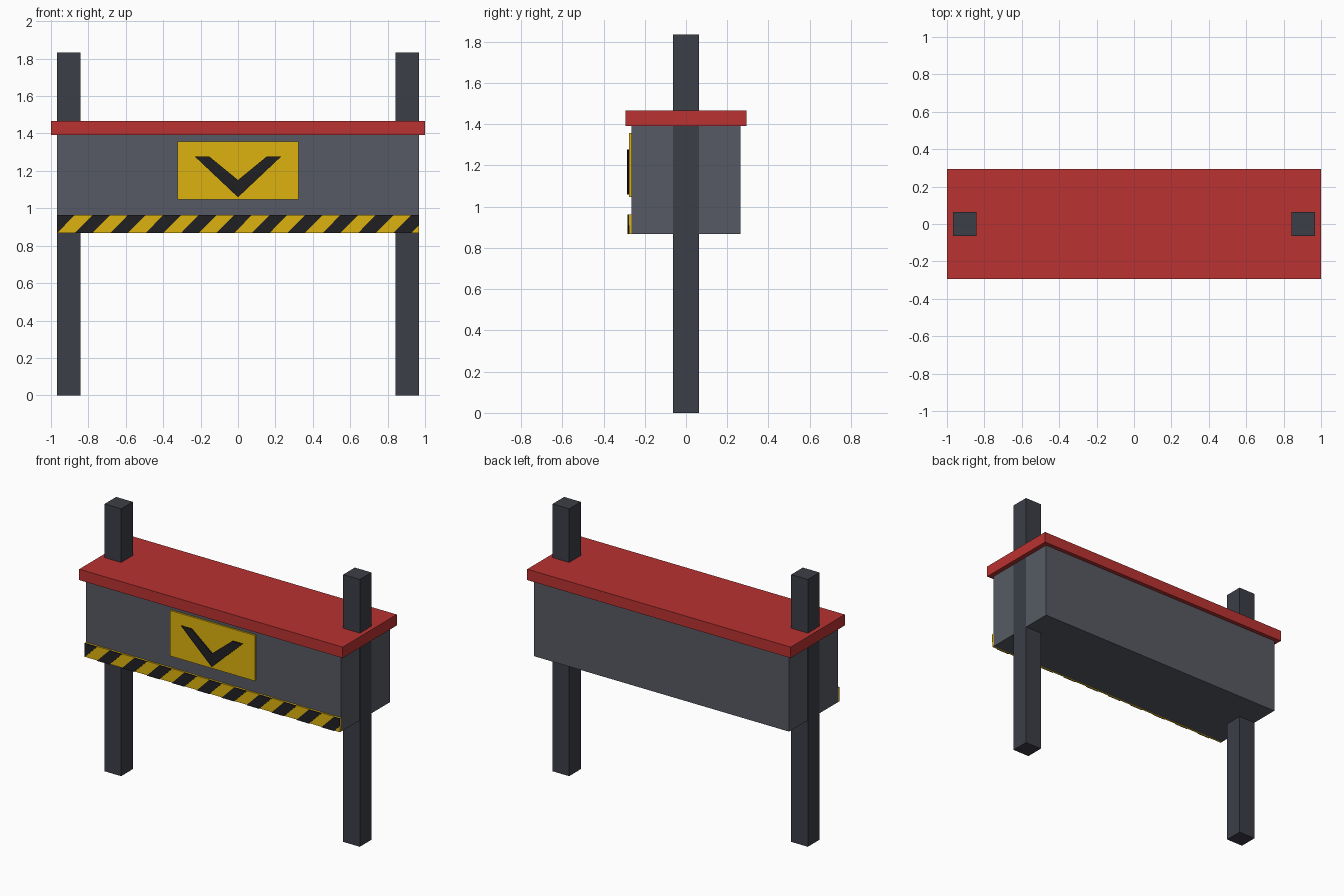
import bpy, bmesh

if "Cube" in bpy.data.objects:
    bpy.data.objects.remove(bpy.data.objects["Cube"])


def lin(c):
    return c / 12.92 if c <= 0.04045 else ((c + 0.055) / 1.055) ** 2.4


def material(name, r, g, b):
    m = bpy.data.materials.new(name)
    m.diffuse_color = (lin(r / 255), lin(g / 255), lin(b / 255), 1)
    m.use_nodes = True
    m.node_tree.nodes["Principled BSDF"].inputs["Base Color"].default_value = m.diffuse_color
    return m


STEEL = material("grey_steel", 86, 90, 99)
DARK = material("dark_steel", 60, 62, 71)
RED = material("red_paint", 186, 50, 50)
YELLOW = material("yellow_paint", 222, 178, 14)
BLACK = material("black_paint", 32, 32, 36)


def finish(name, bm, mat):
    bmesh.ops.recalc_face_normals(bm, faces=bm.faces)
    me = bpy.data.meshes.new(name)
    bm.to_mesh(me)
    bm.free()
    me.materials.append(mat)
    ob = bpy.data.objects.new(name, me)
    bpy.context.collection.objects.link(ob)


def box(name, x, y, z, mat):
    bm = bmesh.new()
    bmesh.ops.create_cube(bm, size=1)
    for v in bm.verts:
        v.co = [r[0] if c < 0 else r[1] for c, r in zip(v.co, (x, y, z))]
    finish(name, bm, mat)


def plates(name, outlines, y0, y1, mat, limit=1.0):
    """Front-facing x/z outlines, trimmed at x = +-limit and given thickness."""
    bm = bmesh.new()
    for pts in outlines:
        bm.faces.new([bm.verts.new((x, y0, z)) for x, z in pts])
    for s in (-1, 1):
        bmesh.ops.bisect_plane(bm, geom=bm.verts[:] + bm.edges[:] + bm.faces[:],
                               dist=1e-5, plane_co=(s * limit, 0, 0),
                               plane_no=(s, 0, 0), clear_outer=True)
    ext = bmesh.ops.extrude_face_region(bm, geom=bm.faces[:], use_keep_orig=True)
    for v in ext["geom"]:
        if isinstance(v, bmesh.types.BMVert):
            v.co.y = y1
    finish(name, bm, mat)


W, BOT, TOP = 0.968, 0.867, 0.963

# Posts, a hair proud of the body ends
for side, s in (("left", -1), ("right", 1)):
    box(side + "_post", sorted((s * 0.843, s * 0.969)), (-0.063, 0.063), (0, 1.834), DARK)

# Beam body and overhanging lid
box("body", (-W, W), (-0.265, 0.265), (BOT, 1.391), STEEL)
box("lid", (-1, 1), (-0.293, 0.293), (1.391, 1.466), RED)

# Sign plate with down arrow
box("sign_plate", (-0.324, 0.324), (-0.277, -0.264), (1.046, 1.358), YELLOW)
plates("down_chevron", [[(-0.232, 1.278), (-0.155, 1.278), (0, 1.151),
                         (0.155, 1.278), (0.232, 1.278), (0, 1.059)]],
       -0.286, -0.276, BLACK)

# Hazard strip with slanted stripes
box("hazard_strip", (-W, W), (-0.277, -0.264), (BOT, TOP), YELLOW)
PITCH, WIDE = 0.1893, 0.0947
stripes = []
for k in range(11):
    x = -W + k * PITCH
    stripes.append([(x - WIDE, BOT), (x, BOT), (x + WIDE, TOP), (x, TOP)])
plates("hazard_stripes", stripes, -0.283, -0.276, BLACK, W)
